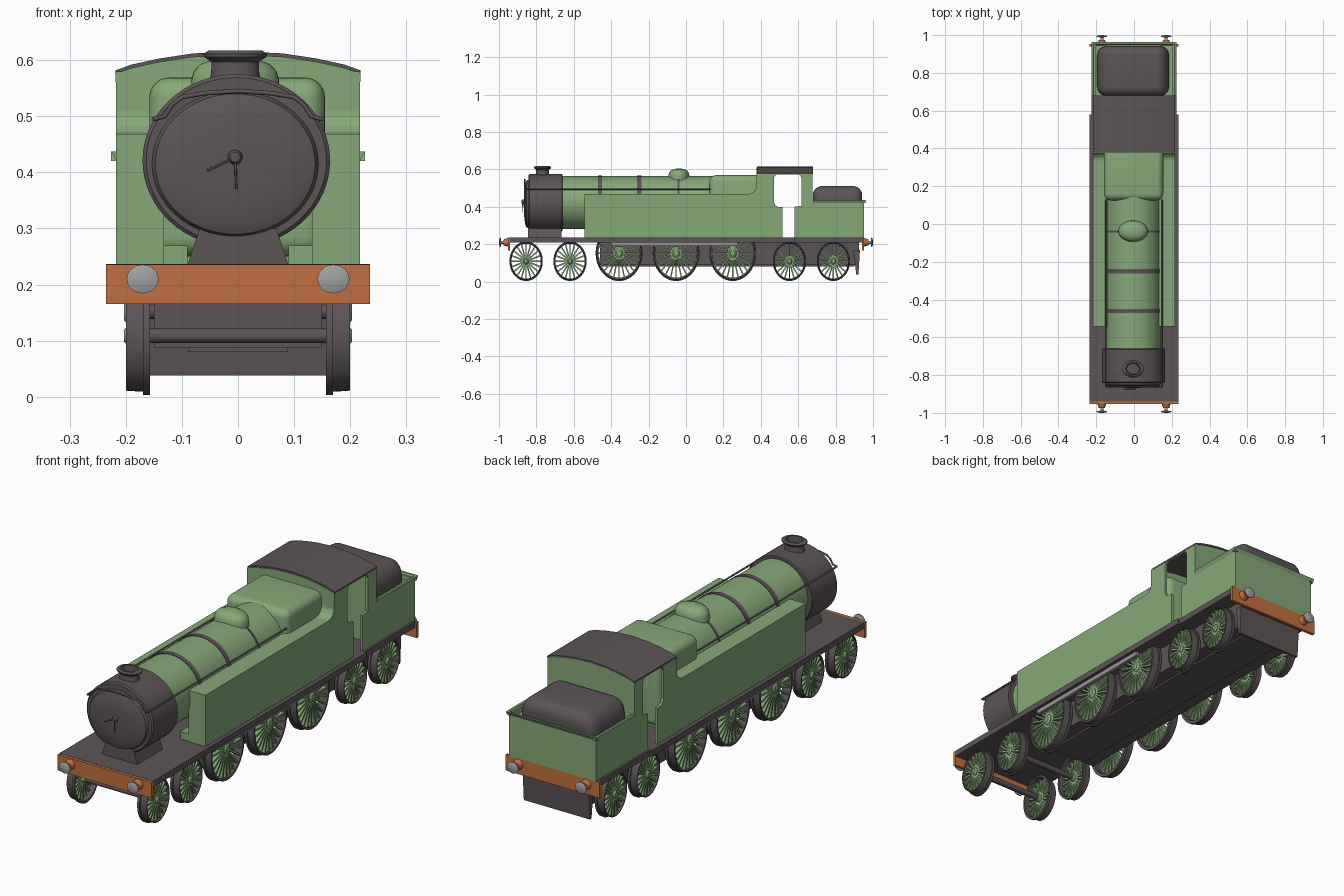
import bpy, bmesh, math
from mathutils import Vector

if "Cube" in bpy.data.objects:
    bpy.data.objects.remove(bpy.data.objects["Cube"])


def material(name, rgb):
    m = bpy.data.materials.new(name)
    m.diffuse_color = (*rgb, 1)
    m.use_nodes = True
    m.node_tree.nodes["Principled BSDF"].inputs["Base Color"].default_value = m.diffuse_color
    return m


GREEN = material("leaf green", (0.238, 0.397, 0.188))
DARK = material("dark grey", (0.107, 0.089, 0.093))
ORANGE = material("burnt orange", (0.527, 0.162, 0.051))
GREY = material("pale grey", (0.36, 0.36, 0.36))
LILAC = material("rod grey", (0.32, 0.29, 0.33))


def finish(name, bm, mat, smooth=False):
    bmesh.ops.remove_doubles(bm, verts=bm.verts, dist=1e-5)
    bmesh.ops.recalc_face_normals(bm, faces=bm.faces)
    me = bpy.data.meshes.new(name)
    bm.to_mesh(me)
    bm.free()
    me.materials.append(mat)
    ob = bpy.data.objects.new(name, me)
    bpy.context.collection.objects.link(ob)
    if smooth:
        bpy.ops.object.select_all(action='DESELECT')
        ob.select_set(True)
        bpy.context.view_layer.objects.active = ob
        bpy.ops.object.shade_smooth_by_angle(angle=math.radians(35))
    return ob


def add_box(bm, x0, x1, y0, y1, z0, z1):
    vs = bmesh.ops.create_cube(bm, size=1)['verts']
    for v in vs:
        v.co = Vector(((x0 + x1) / 2 + v.co.x * (x1 - x0),
                       (y0 + y1) / 2 + v.co.y * (y1 - y0),
                       (z0 + z1) / 2 + v.co.z * (z1 - z0)))
    return vs


def box(name, x0, x1, y0, y1, z0, z1, mat, bevel=0):
    bm = bmesh.new()
    add_box(bm, x0, x1, y0, y1, z0, z1)
    if bevel:
        bmesh.ops.bevel(bm, geom=bm.edges[:], offset=bevel, segments=6,
                        profile=0.5, affect='EDGES')
    return finish(name, bm, mat, bevel > 0)


def prism(name, pts, axis, a, b, mat, smooth=False):
    """Extrude a 2D outline along x (points are y,z) or y (points are x,z)."""
    bm = bmesh.new()
    place = (lambda p, t: (t, p[0], p[1])) if axis == 'x' else (lambda p, t: (p[0], t, p[1]))
    face = bm.faces.new([bm.verts.new(place(p, a)) for p in pts])
    ext = bmesh.ops.extrude_face_region(bm, geom=[face])
    vs = [g for g in ext['geom'] if isinstance(g, bmesh.types.BMVert)]
    bmesh.ops.translate(bm, verts=vs, vec=place((0, 0), b - a))
    return finish(name, bm, mat, smooth)


def lathe(name, pts, axis, loc, mat, scale=(1, 1), seg=48, closed=False):
    """Turn (radius, position) points about an axis through loc."""
    bm = bmesh.new()
    rings = []
    for r, t in pts:
        ring = []
        for i in range(seg):
            a = 2 * math.pi * i / seg
            u, v = r * math.cos(a) * scale[0], r * math.sin(a) * scale[1]
            co = {'x': (t, u, v), 'y': (u, t, v), 'z': (u, v, t)}[axis]
            ring.append(bm.verts.new(Vector(co) + Vector(loc)))
        rings.append(ring)
    pairs = list(zip(rings, rings[1:])) + ([(rings[-1], rings[0])] if closed else [])
    for p, q in pairs:
        for i in range(seg):
            j = (i + 1) % seg
            bm.faces.new((p[i], p[j], q[j], q[i]))
    return finish(name, bm, mat, True)


def tube(name, pts, r, mat):
    cu = bpy.data.curves.new(name, 'CURVE')
    cu.dimensions = '3D'
    cu.bevel_depth = r
    cu.bevel_resolution = 2
    cu.use_fill_caps = True
    sp = cu.splines.new('POLY')
    sp.points.add(len(pts) - 1)
    for p, c in zip(sp.points, pts):
        p.co = (*c, 1)
    cu.materials.append(mat)
    ob = bpy.data.objects.new(name, cu)
    bpy.context.collection.objects.link(ob)


def wheel(name, side, y, r, spokes):
    x0, x1 = side * 0.157, side * 0.2
    zc, sq = r + 0.003, 0.84          # wheels are slightly squashed lengthwise
    loc = (0, y, zc)
    k = side * 0.012
    lathe(name + "_tyre", [(r * .9, x0), (r, x0), (r, x0 + k), (r - .006, x0 + k),
                           (r - .008, x1), (r * .88, x1)], 'x', loc, DARK, (sq, 1), 48, True)
    bm = bmesh.new()
    for i in range(spokes):
        a = 2 * math.pi * i / spokes
        vs = add_box(bm, -.009, .009, -.0042, .0042, r * .1, r * .92)
        for v in vs:
            w = v.co.y
            h = v.co.z
            v.co = Vector((v.co.x + side * 0.184,
                           y + sq * (w * math.cos(a) + h * math.sin(a)),
                           zc + h * math.cos(a) - w * math.sin(a)))
    finish(name + "_spokes", bm, GREEN)
    h = r * 0.17
    lathe(name + "_hub", [(0, x0), (h, x0), (h, x1 - k / 3), (h * .6, x1 + k / 4), (0, x1 + k / 4)],
          'x', loc, GREEN, (sq, 1), 20)


# Wheels and axles: leading bogie, drivers, trailing bogie
for label, y, r, n in (("bogie_1", -.855, .106, 20), ("bogie_2", -.62, .106, 20),
                       ("driver_1", -.358, .149, 24), ("driver_2", -.053, .149, 24),
                       ("driver_3", .25, .149, 24), ("trailing_1", .553, .106, 20),
                       ("trailing_2", .788, .106, 20)):
    for s, sn in ((-1, "left"), (1, "right")):
        wheel(f"{label}_wheel_{sn}", s, y, r, n)
    lathe(label + "_axle", [(0, -.17), (.013, -.17), (.013, .17), (0, .17)],
          'x', (0, y, r + .003), DARK, seg=16)

# Chassis
box("footplate_front", -.235, .235, -.94, .58, .21, .237, DARK)
box("footplate_rear", -.226, .226, .58, .95, .21, .237, DARK)
box("main_frame", -.15, .15, -.46, .925, .088, .215, DARK)
box("frame_keel", -.088, .088, -.45, .9, .08, .1, DARK)
prism("rear_guard", [(.895, .17), (.93, .17), (.922, .038), (.91, .038)], 'x', -.165, .165, DARK)
prism("saddle", [(-.09, .235), (.09, .235), (.068, .3), (-.068, .3)], 'y', -.845, -.665, DARK)

# Buffer beams and buffers at both ends
for e, en in ((-1, "front"), (1, "rear")):
    ys = sorted((e * .94, e * .953))
    box(en + "_buffer_beam", -.235, .235, *ys, .165, .236, ORANGE)
    for s, sn in ((-1, "left"), (1, "right")):
        loc = (s * .17, 0, .21)
        lathe(f"{en}_buffer_stock_{sn}", [(0, e * .945), (.026, e * .945), (.022, e * .957),
                                         (.016, e * .975), (0, e * .975)], 'y', loc, ORANGE, seg=24)
        lathe(f"{en}_buffer_head_{sn}", [(0, e * .97), (.008, e * .97), (.008, e * .988), (.027, e * .991),
                                        (.027, e * .995), (.015, e * .999), (0, e)],
              'y', loc, GREY, (1.05, .95), 24)

# Boiler, bands and smokebox
BC = (-.003, 0, .423)
lathe("boiler", [(0, -.68), (.141, -.68), (.141, .2), (0, .2)], 'y', BC, GREEN, (1.02, 1), 64)
for i, (y, w) in enumerate(((-.46, .011), (-.25, .011), (-.04, .005))):
    lathe(f"boiler_band_{i + 1}", [(.135, y - w), (.1435, y - w), (.1435, y + w), (.135, y + w)],
          'y', BC, DARK, (1.02, 1), 64, True)
lathe("smokebox", [(0, -.842), (.148, -.842), (.154, -.836), (.154, -.664), (.15, -.66), (0, -.66)],
      'y', (-.003, 0, .421), DARK, (1.085, 1), 64)
lathe("smokebox_door", [(0, -.868), (.06, -.866), (.105, -.861), (.125, -.853), (.131, -.84), (0, -.84)],
      'y', (-.005, 0, .415), DARK, (1.14, 1), 64)
lathe("door_knob", [(0, -.88), (.009, -.878), (.013, -.872), (.013, -.86), (0, -.86)],
      'y', (-.005, 0, .427), DARK, seg=20)
tube("door_handle_down", [(-.005, -.875, .427), (-.003, -.875, .37)], .002, DARK)
tube("door_handle_side", [(-.005, -.873, .427), (-.055, -.873, .403)], .002, DARK)

# Handrails: over the door and along the boiler
tube("door_handrail", [(x * 1.0, -.862, z) for x, z in
     ((-.15, .495), (-.13, .5), (-.118, .52), (-.1, .534), (-.06, .541), (0, .545),
      (.06, .541), (.1, .534), (.118, .52), (.13, .5), (.15, .495))], .004, DARK)
for s, sn in ((-1, "left"), (1, "right")):
    tube("boiler_handrail_" + sn, [(s * .15, -.862, .495), (s * .15, .13, .495)], .004, DARK)

# Chimney and dome
lathe("chimney", [(0, .54), (.05, .54), (.046, .565), (.043, .575), (.042, .597), (.056, .606),
                  (.057, .611), (.048, .617), (.038, .617), (.034, .57), (0, .57)],
      'z', (-.005, -.767, 0), DARK, (1, .8), 40)
lathe("dome", [(.078, .52), (.078, .565), (.074, .58), (.062, .593), (.04, .601), (.018, .604), (0, .605)],
      'z', (-.005, -.038, 0), GREEN, (1, .72), 40)

# Firebox
box("firebox", -.158, .155, .125, .42, .25, .569, GREEN, .035)

# Side tanks sweeping up to the cab, plus the cab and bunker side sheets
sweep = [(.377, .515), (.374, .497), (.365, .482), (.352, .472), (.335, .468)]
tank = [(-.543, .235), (.385, .235), (.385, .515)] + sweep + [(-.543, .468)]
sheet = ([(.34, .235), (.515, .235), (.515, .398), (.49, .4), (.477, .408), (.47, .425), (.47, .553),
          (.475, .567), (.488, .573), (.6, .573), (.612, .567), (.617, .553), (.617, .405), (.58, .4),
          (.58, .235), (.953, .235), (.953, .432), (.677, .432), (.677, .58), (.377, .58)]
         + sweep[:-1] + [(.34, .468)])
for s, sn in ((-1, "left"), (1, "right")):
    prism("side_tank_" + sn, tank, 'x', s * .132, s * .217, GREEN)
    box("tank_base_" + sn, *sorted((s * .09, s * .14)), -.54, .38, .235, .27, GREEN)
    prism("cab_side_" + sn, sheet, 'x', s * .205, s * .217, GREEN)
    box("running_rod_" + sn, *sorted((s * .205, s * .22)), -.4, .277, .19, .212, LILAC)
    prism("bunker_lip_" + sn, [(s * .207, .42), (s * .217, .42), (s * .226, .437), (s * .216, .437)],
          'y', .68, .96, GREEN)

# Cab ends and curved roof
arch = [(.218, .576), (.19, .586), (.14, .597), (.08, .606), (0, .61)]
arch = arch + [(-x, z) for x, z in arch[-2::-1]]
prism("cab_front", [(-.215, .235), (.215, .235)] + arch, 'y', .376, .386, GREEN)
prism("cab_back", [(-.215, .235), (.215, .235)] + arch, 'y', .667, .677, GREEN)
prism("cab_roof", [(x, z + .006) for x, z in arch] + [(x, z - .002) for x, z in arch[::-1]],
      'y', .38, .68, DARK, True)

# Bunker and coal
box("bunker_floor", -.21, .21, .67, .95, .39, .41, GREEN)
box("bunker_back", -.217, .217, .943, .953, .235, .43, GREEN)
prism("bunker_back_lip", [(.943, .42), (.953, .42), (.963, .437), (.953, .437)], 'x', -.226, .226, GREEN)
coal = box("coal", -.195, .185, .678, .942, .38, .511, DARK, .05)
for v in coal.data.vertices:      # taper the heap towards its top
    if v.co.z > .44:
        v.co.x *= 1 - (v.co.z - .44) * 1.6
